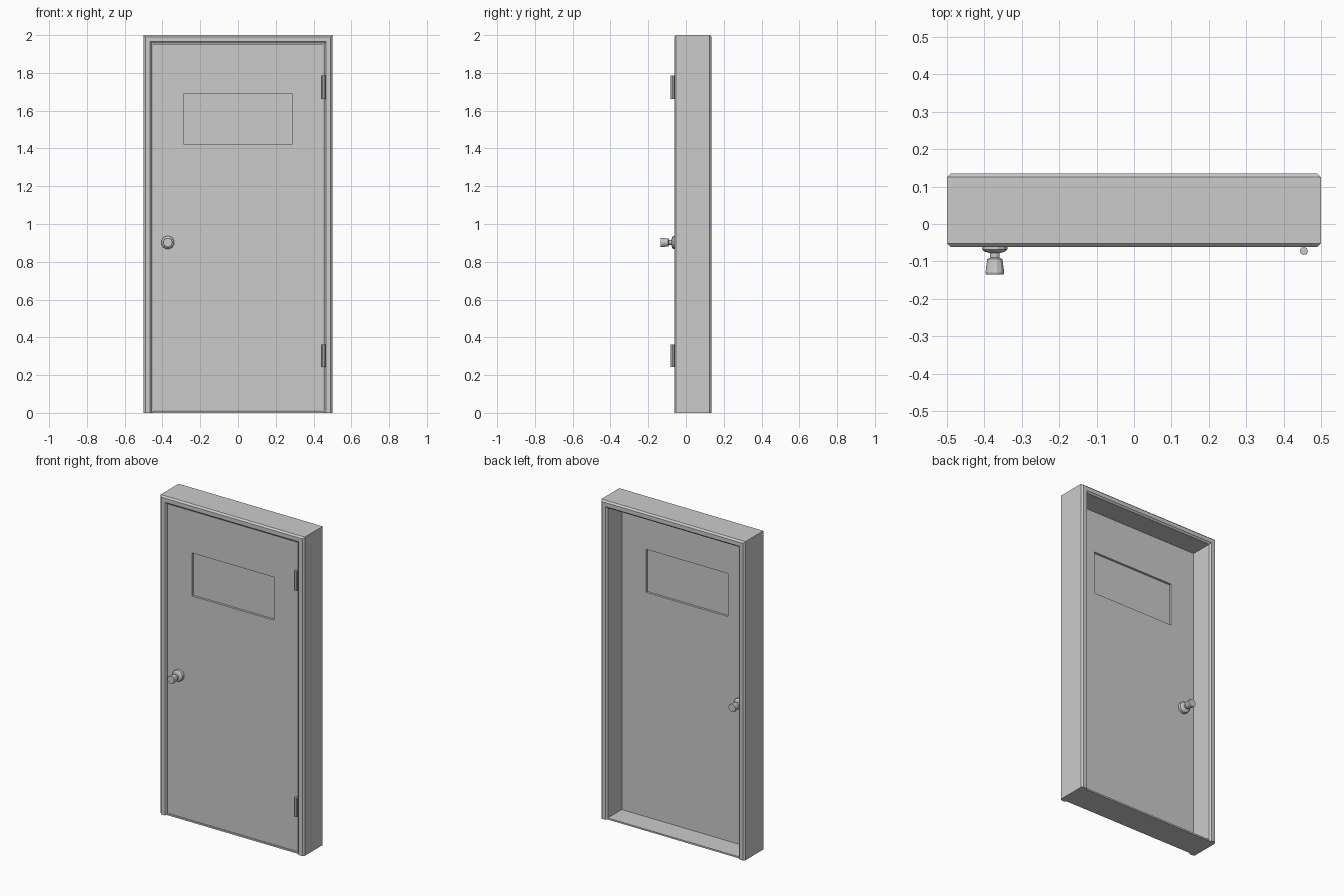
import bpy, bmesh
from math import cos, sin, pi

if "Cube" in bpy.data.objects:
    bpy.data.objects.remove(bpy.data.objects["Cube"])


def finish(name, bm):
    bmesh.ops.recalc_face_normals(bm, faces=bm.faces)
    me = bpy.data.meshes.new(name)
    bm.to_mesh(me)
    bm.free()
    ob = bpy.data.objects.new(name, me)
    bpy.context.collection.objects.link(ob)
    return ob


def box(name, x0, x1, y0, y1, z0, z1):
    bm = bmesh.new()
    bmesh.ops.create_cube(bm, size=1)
    for v in bm.verts:
        v.co = (x0 + (v.co.x + .5) * (x1 - x0),
                y0 + (v.co.y + .5) * (y1 - y0),
                z0 + (v.co.z + .5) * (z1 - z0))
    return finish(name, bm)


def loft(name, loops, closed=False):
    """Skin a list of equally long point loops; cap both ends."""
    bm = bmesh.new()
    rings = [[bm.verts.new(p) for p in loop] for loop in loops]
    n = len(rings[0])
    for a, b in zip(rings, rings[1:]):
        for i in range(n):
            j = (i + 1) % n
            bm.faces.new((a[i], a[j], b[j], b[i]))
    bm.faces.new(rings[0])
    bm.faces.new(rings[-1])
    return finish(name, bm)


# Door frame: chamfered section swept up, across and down with mitred corners
F, B, C, W = -0.062, 0.135, 0.01, 0.045   # front, back, chamfer, jamb width
section = [(0, F + C), (C, F), (W - C, F), (W, F + C),
           (W, B - C), (W - C, B), (C, B), (0, B - C)]
corners = [(-1, 0), (-1, 1), (1, 1), (1, 0)]
loft("door_frame", [[(sx * (0.5 - d), y, (2 - d) * sz) for d, y in section]
                    for sx, sz in corners])

# Sill between the jambs
box("sill", -0.46, 0.46, F + C, B - C, 0, 0.01)

# Door leaf with a window opening
DF, DB = -0.05, -0.01
door = box("door_leaf", -0.453, 0.453, DF, DB, 0.012, 1.953)
wx, wz0, wz1 = 0.285, 1.42, 1.69
cutter = box("window_cutter", -wx, wx, -0.2, 0.2, wz0, wz1)
cutter.hide_render = True
cutter.hide_viewport = True
mod = door.modifiers.new("window", 'BOOLEAN')
mod.object = cutter
mod.solver = 'EXACT'
box("window_pane", -wx - .003, wx + .003, -0.036, -0.024, wz0 - .003, wz1 + .003)

# Knobs on both faces: rosette, neck and flared grip as one turned profile
knob = [(0.035, 0), (0.035, 0.018), (0.028, 0.024), (0.013, 0.028),
        (0.013, 0.040), (0.021, 0.044), (0.026, 0.080), (0.024, 0.085)]
N = 12
for name, y0, s in (("front_knob", DF, -1), ("back_knob", DB, 1)):
    loft(name, [[(-0.372 + r * cos(2 * pi * (i + .5) / N), y0 + s * h,
                  0.902 + r * sin(2 * pi * (i + .5) / N)) for i in range(N)]
                for r, h in knob])

# Hinge barrels
for name, z0, z1 in (("upper_hinge", 1.663, 1.785), ("lower_hinge", 0.243, 0.362)):
    loft(name, [[(0.454 + 0.011 * cos(pi * i / 4), -0.072 + 0.011 * sin(pi * i / 4), z)
                 for i in range(8)] for z in (z0, z1)])
